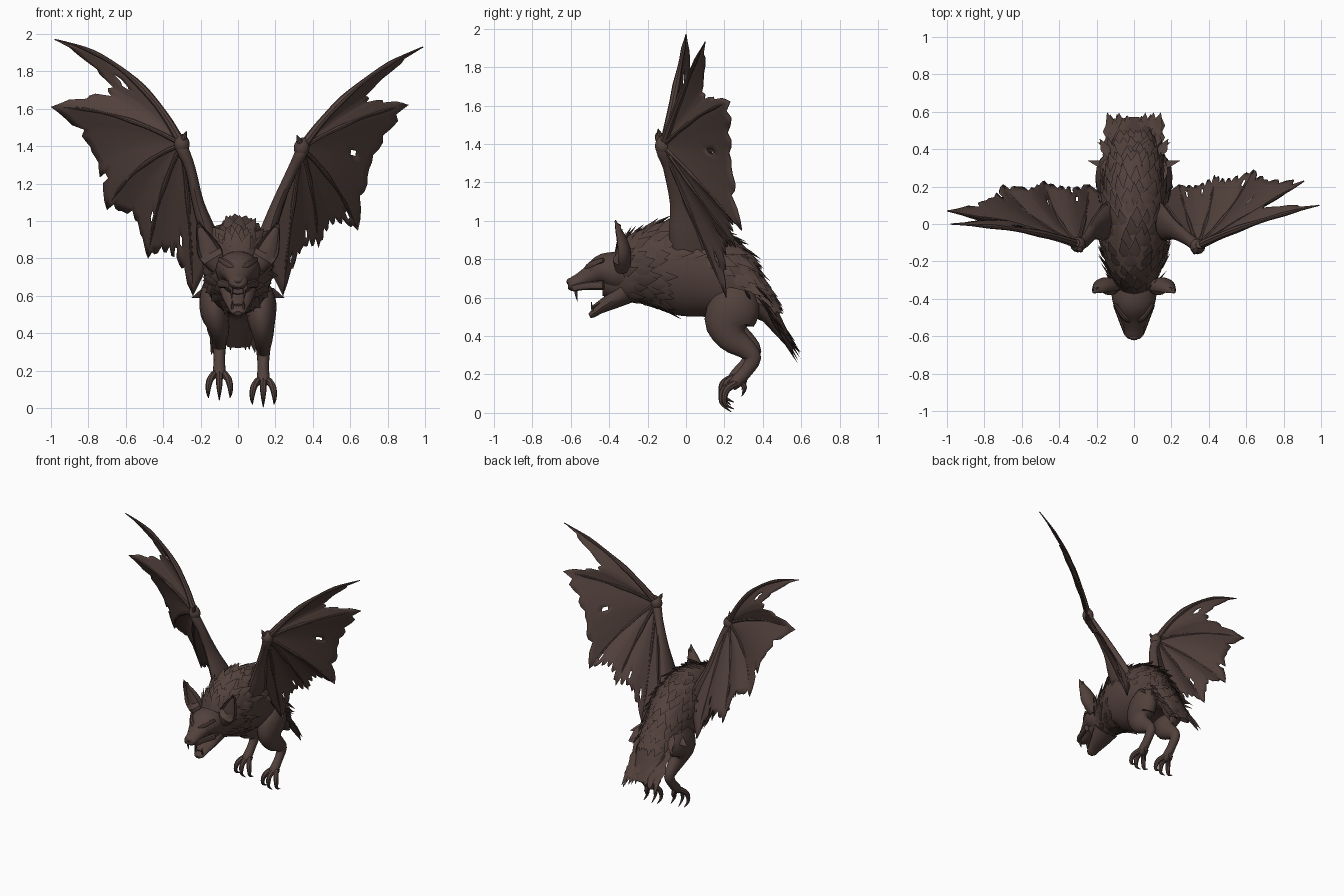
import bpy, bmesh, math, random
from mathutils import Vector as V

random.seed(4)
if "Cube" in bpy.data.objects:
    bpy.data.objects.remove(bpy.data.objects["Cube"])

BROWN = (0.085, 0.053, 0.045, 1)
hide = bpy.data.materials.new("dark brown hide")
hide.use_nodes = True
hide.diffuse_color = BROWN
bsdf = hide.node_tree.nodes["Principled BSDF"]
bsdf.inputs["Base Color"].default_value = BROWN
bsdf.inputs["Roughness"].default_value = 0.9
made = []
X, Y, Z = V((1, 0, 0)), V((0, 1, 0)), V((0, 0, 1))


def finish(name, bm):
    bmesh.ops.recalc_face_normals(bm, faces=bm.faces)
    mesh = bpy.data.meshes.new(name)
    bm.to_mesh(mesh)
    bm.free()
    mesh.materials.append(hide)
    ob = bpy.data.objects.new(name, mesh)
    bpy.context.scene.collection.objects.link(ob)
    made.append(ob)
    return ob


def spline(rows, k):
    """Resample rows of numbers with a Catmull-Rom curve."""
    out = []
    for i in range(len(rows) - 1):
        a, b, c, d = (rows[max(0, min(len(rows) - 1, i + j))] for j in (-1, 0, 1, 2))
        for s in range(k):
            t = s / k
            out.append([q + t * (r - p) / 2 + t * t * (p - 2.5 * q + 2 * r - d_ / 2)
                        + t ** 3 * (d_ - p + 3 * (q - r)) / 2
                        for p, q, r, d_ in zip(a, b, c, d)])
    return out + [list(rows[-1])]


def tube(name, rows, s=1, sides=14, k=3, ref=X):
    """Loft ellipses along rows of x, y, z, side radius, other radius."""
    rows = spline(rows, k)
    pts = [V((s * r[0], r[1], r[2])) for r in rows]
    bm = bmesh.new()
    rings = []
    for i, r in enumerate(rows):
        t = (pts[min(i + 1, len(pts) - 1)] - pts[max(i - 1, 0)]).normalized()
        side = (ref - t * ref.dot(t)).normalized()
        up = t.cross(side)
        angles = [2 * math.pi * j / sides for j in range(sides)]
        rings.append([bm.verts.new(pts[i] + side * max(r[3], .001) * math.cos(a)
                                   + up * max(r[4], .001) * math.sin(a)) for a in angles])
    for a, b in zip(rings, rings[1:]):
        for j in range(sides):
            n = (j + 1) % sides
            bm.faces.new((a[j], a[n], b[n], b[j]))
    bm.faces.new(rings[0])
    bm.faces.new(rings[-1])
    return finish(name, bm)


def leaf(bm, base, d, nrm, length, w):
    """One pointed tuft of fur, ridged on both sides."""
    d = d.normalized()
    side = d.cross(nrm).normalized()
    up = side.cross(d)
    mid = base + d * length * .4
    rim = [base - side * w * .6, mid - side * w, base + d * length, mid + side * w, base + side * w * .6]
    rim = [bm.verts.new(p) for p in rim]
    for h in (.3, -.2):
        ridge = bm.verts.new(mid + up * w * h)
        for j in range(5):
            bm.faces.new((rim[j], rim[(j + 1) % 5], ridge))


def ball(name, loc, size):
    bm = bmesh.new()
    bmesh.ops.create_uvsphere(bm, u_segments=12, v_segments=8, radius=1)
    for v in bm.verts:
        v.co = V(a * b + c for a, b, c in zip(v.co, size, loc))
    return finish(name, bm)


# Torso
BODY = [(0, -.44, .70, .075, .09), (0, -.34, .71, .1, .135), (0, -.24, .745, .14, .185),
        (0, -.12, .765, .175, .23), (0, 0, .755, .185, .25), (0, .12, .72, .18, .235),
        (0, .22, .67, .165, .195), (0, .31, .62, .145, .13), (0, .39, .56, .12, .08), (0, .46, .49, .06, .04)]
tube("torso", BODY, sides=24)

# Shaggy back and neck ruff
ROWS = spline(BODY, 3)


def skin(i, a):
    """Point and outward direction on the torso surface."""
    c, before, after = (V(ROWS[j][:3]) for j in (i, i - 1, i + 1))
    up = X.cross((after - before).normalized())
    rx, rz = ROWS[i][3:]
    nrm = (X * math.cos(a) / rx + up * math.sin(a) / rz).normalized()
    return c + X * rx * math.cos(a) + up * rz * math.sin(a), nrm


fur = bmesh.new()
for i in range(3, 25):
    ruff = i < 9
    count = 15 if ruff else 8
    low, high = (-90, 270) if ruff else (12, 168)
    for j in range(count):
        a = math.radians(low + (high - low) * (j + .3 + (i % 2) * .5 + random.uniform(-.2, .2)) / count)
        p, nrm = skin(i, a)
        d = (skin(i + 1, a)[0] - p).normalized() + nrm * random.uniform(.12, .38)
        d += X * random.uniform(-.15, .15)
        leaf(fur, p - nrm * .008, d, nrm, random.uniform(.09, .14), random.uniform(.024, .037))
finish("back_fur", fur)

# Tail: flat core, overlapping feathers and hip spikes
tube("tail_core", [(0, .34, .61, .13, .08), (0, .42, .53, .125, .055),
                   (0, .49, .43, .1, .035), (0, .56, .33, .06, .015)])
tail = bmesh.new()
down = V((0, .55, -.83))
out = V((0, .83, .55))
for j in range(6):
    y = .34 + j * .03
    for i in range(-3, 4):
        x = (i + (j % 2) * .4 - .2) * .04
        p = V((x, y, .70 - 1.6 * (y - .34) - x * x * 3))
        leaf(tail, p, down + X * x * random.uniform(.6, 1.6) + out * random.uniform(-.05, .15), out,
             random.uniform(.13, .18), .033)
for s in (-1, 1):
    for i in range(3):
        leaf(tail, V((s * (.04 + .03 * i), .475, .465)), down + X * s * .1 * i, out, .19 + .018 * i, .035)
    leaf(tail, V((s * .13, .31, .63)), V((s, .25, -.35)), out, .13, .035)
    leaf(tail, V((s * .10, .39, .58)), V((s, .5, -.3)), out, .11, .03)
    leaf(tail, V((s * .12, .36, .66)), V((s * .4, .6, -.6)), out, .15, .035)
finish("tail_feathers", tail)

# Head
tube("skull", [(0, -.28, .72, .1, .11), (0, -.36, .735, .12, .105), (0, -.43, .74, .11, .09),
               (0, -.49, .715, .08, .06), (0, -.55, .685, .056, .045), (0, -.595, .668, .048, .036),
               (0, -.615, .665, .028, .02)], sides=18)
tube("lower_jaw", [(0, -.32, .63, .1, .07), (0, -.39, .58, .078, .045), (0, -.45, .54, .055, .026),
                   (0, -.485, .515, .042, .02), (0, -.503, .505, .022, .012)])
tube("tongue", [(0, -.38, .62, .04, .015), (0, -.44, .58, .034, .012), (0, -.485, .55, .02, .008)], sides=8)
ball("nose", (0, -.602, .683), (.03, .02, .02))
for s, tag in ((1, "left"), (-1, "right")):
    ball(tag + "_eye", (s * .067, -.485, .745), (.014, .014, .011))
    tube(tag + "_brow", [(.012, -.525, .74, .012, .01), (.055, -.495, .77, .02, .016),
                         (.1, -.43, .797, .012, .01)], s, 8, ref=Z)
    tube(tag + "_lip", [(.04, -.59, .648, .012, .018), (.062, -.53, .66, .014, .02),
                        (.095, -.43, .665, .018, .025)], s, 8)
    tube(tag + "_upper_fang", [(.034, -.575, .648, .011, .011), (.034, -.572, .613, .007, .007),
                               (.033, -.565, .58, .001, .001)], s, 6)
    tube(tag + "_lower_fang", [(.03, -.48, .52, .009, .009), (.031, -.49, .55, .006, .006),
                               (.031, -.492, .58, .001, .001)], s, 6)
    # Ear with a hollowed front
    ear = tube(tag + "_ear", [(.1, -.33, .75, .045, .04), (.15, -.335, .83, .066, .05),
                              (.178, -.345, .90, .048, .038), (.203, -.36, .96, .022, .02),
                              (.215, -.368, 1.005, .002, .002)], s, 16)
    for i, v in enumerate(ear.data.vertices):
        if i % 16 in (10, 11, 12, 13, 14) and 3 <= i // 16 < 11:
            v.co.y += .035

# Hind legs with clawed feet
for s, tag, lift, cx in ((1, "left", 0, .135), (-1, "right", .035, .1)):
    LEG = [(.12, .28, .64, .06, .08), (.125, .26, .56, .08, .13), (.125, .22, .47, .075, .125),
           (cx, .24, .39, .055, .08), (cx, .31, .335, .042, .055), (cx, .35, .285, .035, .042),
           (cx, .315, .22, .03, .034), (cx, .265, .165, .034, .034), (cx, .235, .135, .03, .024)]
    tube(tag + "_leg", [(x, y, z + lift, a, b) for x, y, z, a, b in LEG], s, 16)
    for dx in (-.05, 0, .05):
        reach = .015 if dx == 0 else 0
        toe = [(cx + dx * .3, .26, .155, .02, .02), (cx + dx * .9, .215 - reach, .125, .019, .019),
               (cx + dx * 1.15, .2 - reach, .085, .016, .016), (cx + dx * 1.2, .205 - reach, .045, .01, .01),
               (cx + dx * 1.15, .25 - reach, .02 - reach, .002, .002)]
        tube(tag + "_toe", [(x, y, z + lift, a, b) for x, y, z, a, b in toe], s, 8)
    tube(tag + "_back_toe", [(cx, .28, .17 + lift, .018, .018), (cx, .305, .13 + lift, .013, .013),
                             (cx, .29, .085 + lift, .001, .001)], s, 8)

# Wings: bowed fingers carry tattered membrane panels
BOWS = [V((-.1, .04, .19)), V((0, 0, .1)), V((.08, -.03, .07)), V((.05, -.03, .03)), V((-.02, 0, 0)), V(), V()]
SAGS = (.38, .13, .15, .15, 0, 0)
HIP, SHOULDER = (.15, .14, .78), (.15, 0, .9)
WINGS = {
    "left": (1, .6, (.34, -.12, 1.39), [(.99, .1, 1.93), (.91, .23, 1.62), (.64, .29, .95),
                                        (.43, .26, .86), (.24, .21, .6), HIP, SHOULDER]),
    "right": (-1, 1, (.30, -.11, 1.41), [(.98, .0, 1.97), (1.0, .07, 1.61), (.70, .21, 1.06),
                                         (.48, .23, .8), (.24, .21, .6), HIP, SHOULDER])}
for tag, (s, bend, wrist, tips) in WINGS.items():
    wrist = V(wrist)
    tips = [V(p) for p in tips]
    ctrl = [(wrist + p) / 2 + b * bend for p, b in zip(tips, BOWS)]

    def ray(c, tip, t):
        return wrist * (1 - t) ** 2 + c * 2 * t * (1 - t) + tip * t * t

    skinbm = bmesh.new()
    NU, NT = 16, 12
    for f, sag in enumerate(SAGS):
        grid = []
        for i in range(NU + 1):
            u = i / NU
            edge = 1 - sag * math.sin(math.pi * u) ** 1.2
            if 0 < i < NU and f < 4:
                edge -= random.uniform(0, .03) + (i % 3 == 1) * random.uniform(0, .07)
            c, tip = ctrl[f].lerp(ctrl[f + 1], u), tips[f].lerp(tips[f + 1], u)
            puff = Y * .035 * math.sin(math.pi * u) * (f < 4)
            line = [ray(c, tip, edge * (.02 + .98 * j / NT)) + puff * (j / NT) for j in range(NT + 1)]
            grid.append([skinbm.verts.new((s * p.x, p.y, p.z)) for p in line])
        for i in range(NU):
            for j in range(NT):
                torn = f < 4 and 0 < i < NU - 1 and j > 7 and random.random() < .035
                if not torn:
                    skinbm.faces.new((grid[i][j], grid[i + 1][j], grid[i + 1][j + 1], grid[i][j + 1]))
    bmesh.ops.remove_doubles(skinbm, verts=skinbm.verts, dist=.0005)
    membrane = finish(tag + "_wing_membrane", skinbm)
    solid = membrane.modifiers.new("thickness", "SOLIDIFY")
    solid.thickness = .006
    solid.offset = 0
    # Finger bones
    for f in range(5):
        r = .024 if f == 0 else .014
        rows = []
        for j in range(9):
            p = ray(ctrl[f], tips[f], j / 8)
            w = r * (1 - .85 * j / 8) + (.004 if j in (3, 6) else 0)
            rows.append((*p, w, w))
        tube(tag + "_wing_finger", rows, s, 8, 2, Y)
    # Arm, wrist knuckle and thumb claw
    x, y, z = wrist
    tube(tag + "_wing_arm", [(.12, .03, .82, .05, .11), (.165, 0, .95, .045, .09),
                             (.215, -.03, 1.1, .032, .055), (x - .045, -.085, 1.28, .028, .035),
                             (x, y, z - .02, .034, .036), (x + .01, y + .01, z + .05, .02, .02)], s, 12)
    ball(tag + "_wrist", (s * x, y, z), (.042, .042, .05))
    tube(tag + "_thumb_claw", [(x, y - .01, z + .01, .02, .02), (x - .015, y - .03, z + .045, .013, .013),
                               (x - .025, y - .035, z + .07, .001, .001)], s, 8)

# Soft shading with crisp creases
bpy.ops.object.select_all(action="DESELECT")
for ob in made:
    ob.select_set(True)
bpy.context.view_layer.objects.active = made[0]
bpy.ops.object.shade_smooth_by_angle(angle=math.radians(40))
